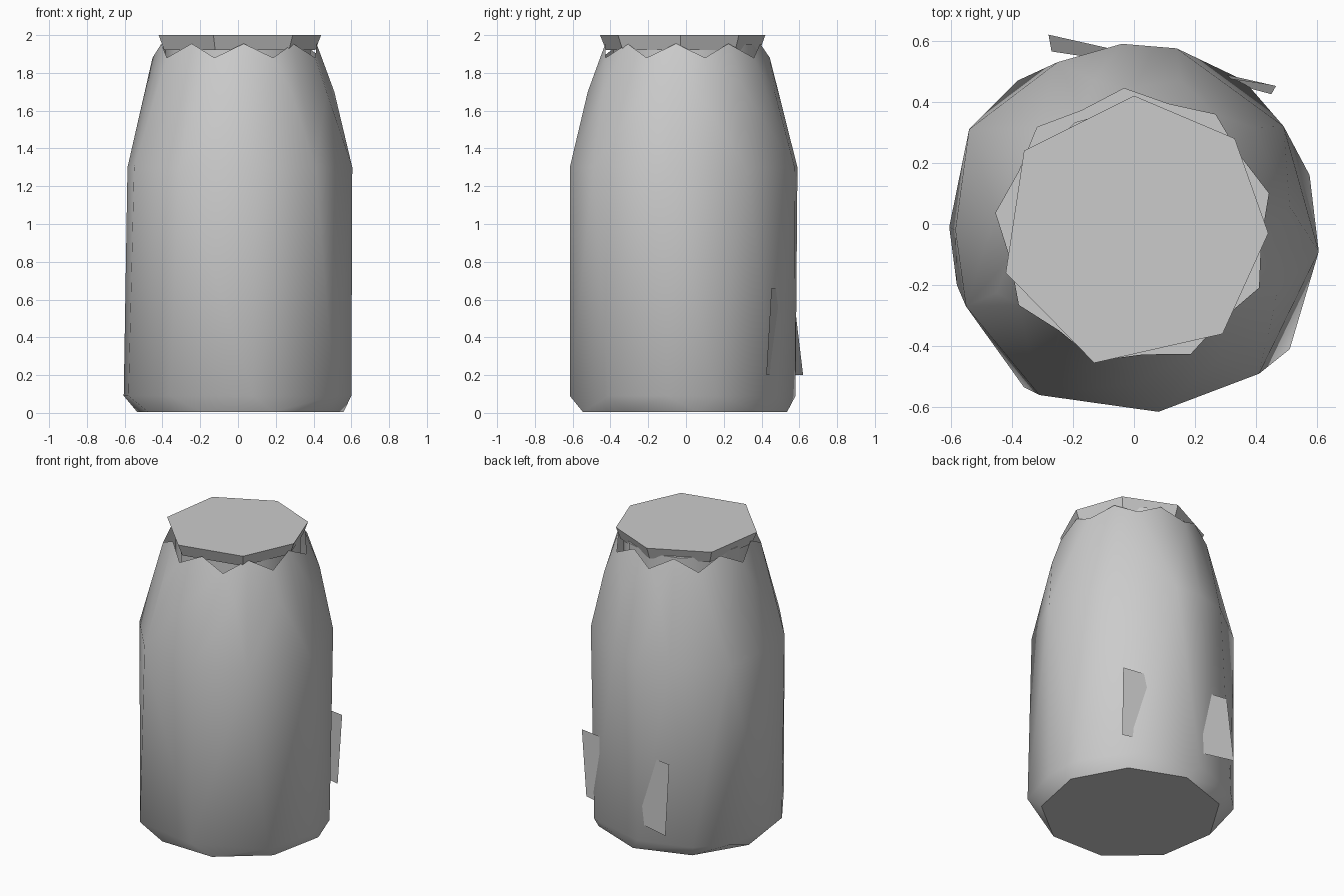
import bpy, bmesh
from math import sin, cos, pi, radians

if "Cube" in bpy.data.objects:
    bpy.data.objects.remove(bpy.data.objects["Cube"])


def circle(n, r, z, phase=0.0, cx=0.0, cy=0.0):
    return [(cx + r * cos(phase + 2 * pi * i / n), cy + r * sin(phase + 2 * pi * i / n), z)
            for i in range(n)]


def at(pts, z, s=1.0):
    return [(x * s, y * s, z) for x, y in pts]


def finish(name, bm, angle):
    me = bpy.data.meshes.new(name)
    bm.to_mesh(me)
    bm.free()
    ob = bpy.data.objects.new(name, me)
    bpy.context.collection.objects.link(ob)
    bpy.ops.object.select_all(action='DESELECT')
    ob.select_set(True)
    bpy.context.view_layer.objects.active = ob
    if angle:
        bpy.ops.object.shade_smooth_by_angle(angle=radians(angle))
    return ob


def hull(points, open_above=None):
    bm = bmesh.new()
    for p in points:
        bm.verts.new(p)
    bmesh.ops.convex_hull(bm, input=bm.verts)
    loose = [v for v in bm.verts if not v.link_faces]
    bmesh.ops.delete(bm, geom=loose, context='VERTS')
    bmesh.ops.recalc_face_normals(bm, faces=bm.faces)
    bm.normal_update()
    if open_above:
        top = [f for f in bm.faces
               if f.normal.z > .36 and min(v.co.z for v in f.verts) > open_above]
        bmesh.ops.delete(bm, geom=top, context='FACES')
    bmesh.ops.dissolve_limit(bm, angle_limit=radians(1), verts=bm.verts, edges=bm.edges)
    return bm


# jar body: irregular low-poly rings joined by a hull, ragged open mouth
foot = [(-.04, .58), (.36, .47), (.575, .16), (.6, -.1), (.51, -.41), (.08, -.615),
        (-.36, -.535), (-.58, -.2), (-.605, -.01), (-.54, .31), (-.38, .47)]
shoulder = [(-.04, .59), (.14, .575), (.49, .32), (.605, -.09), (.41, -.49), (.08, -.615),
            (-.31, -.56), (-.55, -.27), (-.585, -.02), (-.54, .31), (-.25, .53)]
base = circle(9, .555, .005, .15, .01, -.02)
points = base + at(foot, .09) + at(shoulder, 1.3)
points += circle(11, .505, 1.7, -pi / 2, .01, -.015)
points += circle(9, .455, 1.88, -1.15, 0, -.01) + circle(9, .418, 1.955, -1.15 + pi / 9, 0, -.01)
body = finish("jar_body", hull(points, 1.85), 48)
for e in body.data.edges:
    if all(body.data.vertices[i].co.z < .03 for i in e.vertices):
        e.use_edge_sharp = True

# neck inside the mouth
finish("neck", hull(circle(12, .385, 1.75) + circle(12, .385, 1.95)), 40)

# seven-sided lid, narrower below
rim = [(0, .42), (.33, .28), (.44, -.03), (.29, -.36), (-.13, -.455), (-.42, -.16), (-.36, .24)]
finish("lid", hull(at(rim, 2.0) + at(rim, 1.92, .93)), 0)

# flat twisted label sheet cutting through the back wall
bm = bmesh.new()
corners = [(-.28, .62, .2), (.45, .425, .2), (.465, .452, .66), (-.27, .565, .66)]
bm.faces.new([bm.verts.new(c) for c in corners])
finish("back_label", bm, 30)
